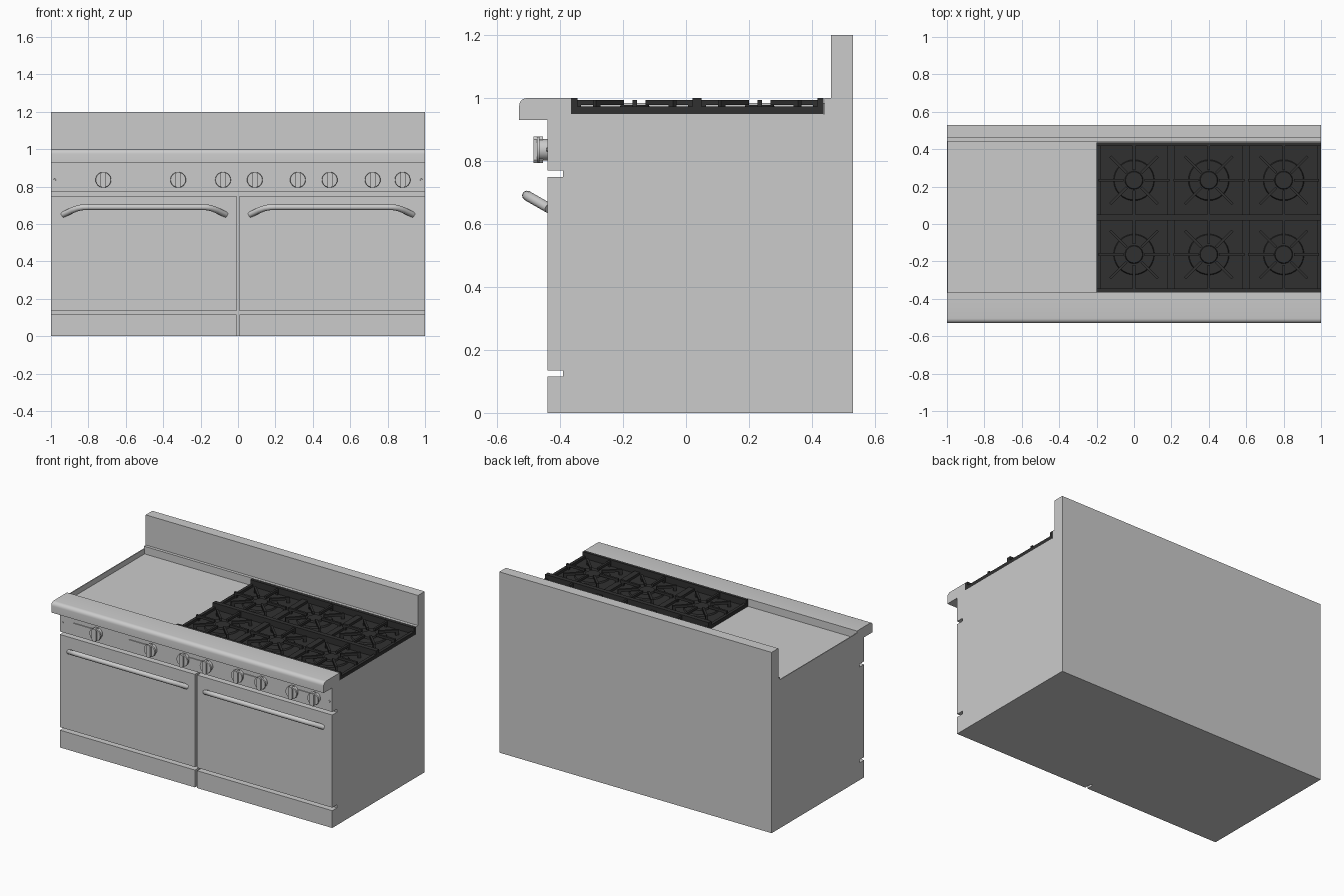
import bpy, bmesh
from math import cos, sin, pi, radians
from mathutils import Matrix, Vector

if "Cube" in bpy.data.objects:
    bpy.data.objects.remove(bpy.data.objects["Cube"])

black = bpy.data.materials.new("cast_iron")
black.diffuse_color = (0.03, 0.03, 0.03, 1)
black.use_nodes = True
black.node_tree.nodes["Principled BSDF"].inputs["Base Color"].default_value = black.diffuse_color


def finish(name, bm, mat=None, smooth=False):
    bmesh.ops.recalc_face_normals(bm, faces=bm.faces)
    me = bpy.data.meshes.new(name)
    bm.to_mesh(me)
    bm.free()
    ob = bpy.data.objects.new(name, me)
    bpy.context.collection.objects.link(ob)
    if mat:
        me.materials.append(mat)
    if smooth:
        bpy.ops.object.select_all(action='DESELECT')
        ob.select_set(True)
        bpy.context.view_layer.objects.active = ob
        bpy.ops.object.shade_smooth_by_angle(angle=radians(35))
    return ob


def add_box(bm, x0, x1, y0, y1, z0, z1, rot=None):
    m = Matrix.Translation(((x0 + x1) / 2, (y0 + y1) / 2, (z0 + z1) / 2))
    s = Matrix.Diagonal((x1 - x0, y1 - y0, z1 - z0, 1))
    bmesh.ops.create_cube(bm, size=1, matrix=(rot or Matrix()) @ m @ s)


def box(name, *dims, mat=None):
    bm = bmesh.new()
    add_box(bm, *dims)
    return finish(name, bm, mat)


def add_prism(bm, pts, offset):
    face = bm.faces.new([bm.verts.new(p) for p in pts])
    ext = bmesh.ops.extrude_face_region(bm, geom=[face], use_keep_orig=True)
    moved = [v for v in ext["geom"] if isinstance(v, bmesh.types.BMVert)]
    bmesh.ops.translate(bm, verts=moved, vec=Vector(offset))


def side_profile(name, yz, smooth=False):
    bm = bmesh.new()
    add_prism(bm, [(-1, y, z) for y, z in yz], (2, 0, 0))
    return finish(name, bm, smooth=smooth)


def add_cyl(bm, r1, r2, depth, matrix, seg=24):
    bmesh.ops.create_cone(bm, cap_ends=True, segments=seg, radius1=r1, radius2=r2,
                          depth=depth, matrix=matrix)


# Cabinet with recessed cooktop and backsplash
side_profile("cabinet", [(-.39, 0), (.53, 0), (.53, 1.2), (.46, 1.2), (.46, 1), (.44, 1),
                         (.44, .95), (-.365, .95), (-.365, 1), (-.39, 1)])
box("griddle_side_wall", -1, -.994, -.365, .44, .95, .985)

# Rounded front ledge
nose = [(-.505 - .025 * sin(a * pi / 10), .975 + .025 * cos(a * pi / 10)) for a in range(6)]
side_profile("front_ledge", [(-.38, 1)] + nose + [(-.53, .93), (-.38, .93)], smooth=True)

# Front panels
box("control_panel", -1, 1, -.44, -.39, .77, .93)
for side, x0, x1 in (("left", -1, -.008), ("right", .008, 1)):
    box(side + "_kick_panel", x0, x1, -.44, -.39, 0, .115)
    box(side + "_oven_door", x0, x1, -.44, -.39, .135, .75)

    # Bent tube handle
    cu = bpy.data.curves.new(side + "_handle", 'CURVE')
    cu.dimensions = '3D'
    cu.bevel_depth = .016
    cu.bevel_resolution = 3
    cu.use_fill_caps = True
    half = [(.435, 0), (.385, .6), (.355, .88), (.33, .98), (.3, 1)]
    path = [(-a, t) for a, t in half] + [(a, t) for a, t in reversed(half)]
    sp = cu.splines.new('POLY')
    sp.points.add(len(path) - 1)
    mid = -.5 if side == "left" else .5
    for p, (x, t) in zip(sp.points, path):
        p.co = (mid + x, -.435 - .07 * t, .65 + .04 * t, 1)
    ob = bpy.data.objects.new(side + "_handle", cu)
    bpy.context.collection.objects.link(ob)
    bpy.ops.object.select_all(action='DESELECT')
    ob.select_set(True)
    bpy.context.view_layer.objects.active = ob
    bpy.ops.object.convert(target='MESH')
    bpy.ops.object.shade_smooth_by_angle(angle=radians(40))

# Knob plates: rounded slots on the control panel
ZK = .836
bm = bmesh.new()
for x0, x1 in ((-.89, -.72), (-.49, -.32), (-.08, .09), (.32, .49), (.72, .88)):
    r = .018
    arc = [(x1 + r * cos(a), ZK + r * sin(a)) for a in [-pi / 2 + i * pi / 6 for i in range(7)]]
    arc += [(x0 - r * cos(a), ZK - r * sin(a)) for a in [-pi / 2 + i * pi / 6 for i in range(7)]]
    add_prism(bm, [(x, -.446, z) for x, z in arc], (0, .008, 0))
finish("knob_plates", bm)

# Control knobs with raised grip
turn = Matrix.Rotation(pi / 2, 4, 'X')
for i, x in enumerate((-.72, -.32, -.08, .09, .32, .49, .72, .88)):
    bm = bmesh.new()
    add_cyl(bm, .034, .034, .03, Matrix.Translation((x, -.453, ZK)) @ turn)
    add_cyl(bm, .042, .04, .008, Matrix.Translation((x, -.469, ZK)) @ turn)
    w, h = .015, .042
    grip = [(-w, -h + .01), (-w * .5, -h), (w * .5, -h), (w, -h + .01),
            (w, h - .01), (w * .5, h), (-w * .5, h), (-w, h - .01)]
    add_prism(bm, [(x + a, -.485, ZK + b) for a, b in grip], (0, .03, 0))
    finish(f"knob_{i + 1}", bm, smooth=True)

# Panel screws
bm = bmesh.new()
for x in (-.98, .98):
    add_cyl(bm, .007, .006, .006, Matrix.Translation((x, -.442, ZK)) @ turn, 10)
finish("panel_screws", bm)

# Burner tray and frame
bm = bmesh.new()
add_box(bm, -.2, 1, -.365, .437, .95, .958)
for y0, y1 in ((-.365, -.345), (.02, .05), (.417, .437)):
    add_box(bm, -.2, 1, y0, y1, .95, 1)
for x0, x1 in ((-.2, -.18), (.18, .22), (.58, .62), (.98, 1)):
    add_box(bm, x0, x1, -.365, .437, .95, .974)
finish("burner_frame", bm, black)

# Six burners with spoked grates
for row, cy in (("front", -.163), ("rear", .234)):
    for col, cx in enumerate((0, .4, .8)):
        bm = bmesh.new()
        add_cyl(bm, .11, .105, .01, Matrix.Translation((cx, cy, .962)), 32)
        add_cyl(bm, .05, .045, .014, Matrix.Translation((cx, cy, .971)), 24)
        finish(f"{row}_burner_{col + 1}", bm, black, smooth=True)
        bm = bmesh.new()
        for k in range(8):
            rot = Matrix.Translation((cx, cy, 0)) @ Matrix.Rotation(k * pi / 4, 4, 'Z')
            far = .19 if k % 2 == 0 else .18
            # each spoke has a raised bar with a foot at its outer end
            add_box(bm, .055, far, -.007, .007, .978, .994, rot)
            add_box(bm, far - .02, far, -.007, .007, .955, .98, rot)
        finish(f"{row}_grate_{col + 1}", bm, black)
